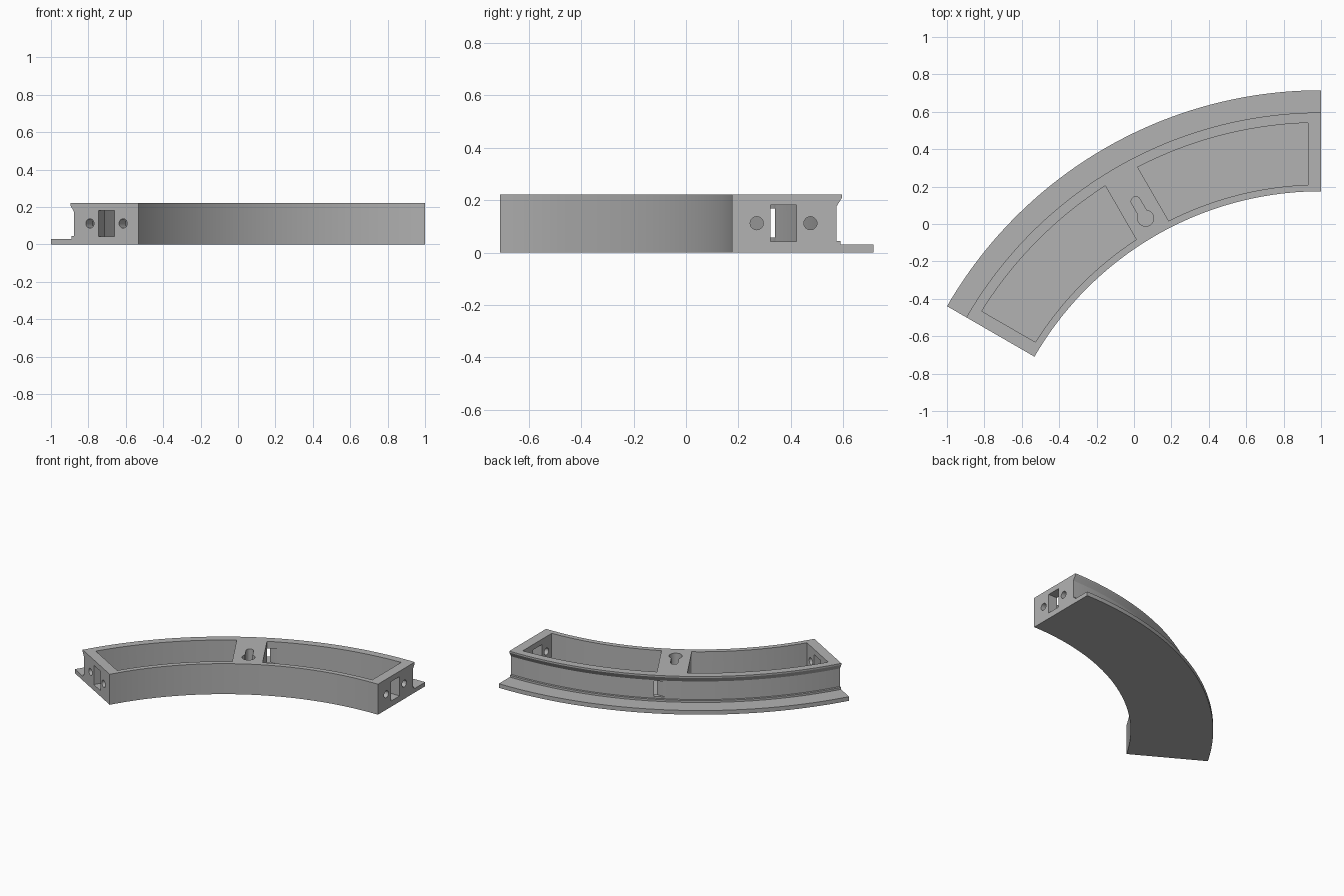
import bpy, bmesh, math
from mathutils import Matrix, Vector

if "Cube" in bpy.data.objects:
    bpy.data.objects.remove(bpy.data.objects["Cube"])

R = math.radians
CENTRE = Vector((1.0, -1.594, 0.0))      # centre of the 60 degree arc
R_IN, R_OUT, H, FLOOR = 1.769, 2.309, 0.221, 0.03
STEPS = 64

grey = bpy.data.materials.new("plain grey")
grey.diffuse_color = (0.45, 0.45, 0.45, 1)
grey.use_nodes = True
grey.node_tree.nodes["Principled BSDF"].inputs["Base Color"].default_value = grey.diffuse_color


def make_object(name, bm):
    bmesh.ops.recalc_face_normals(bm, faces=bm.faces)
    mesh = bpy.data.meshes.new(name)
    bm.to_mesh(mesh)
    bm.free()
    ob = bpy.data.objects.new(name, mesh)
    bpy.context.collection.objects.link(ob)
    return ob


def polar(r, a, z=0.0):
    return CENTRE + Vector((r * math.cos(a), r * math.sin(a), z))


def sweep(name, profile, start, end, steps):
    """Sweep an (r, z) profile round the arc; start and end give the angle at r."""
    bm = bmesh.new()
    rings = []
    for i in range(steps + 1):
        t = i / steps
        rings.append([bm.verts.new(polar(r, start(r) * (1 - t) + end(r) * t, z))
                      for r, z in profile])
    n = len(profile)
    for a, b in zip(rings, rings[1:]):
        for j in range(n):
            k = (j + 1) % n
            bm.faces.new((a[j], a[k], b[k], b[j]))
    bm.faces.new(rings[0])
    bm.faces.new(rings[-1])
    return make_object(name, bm)


def box(name, size, matrix):
    bm = bmesh.new()
    bmesh.ops.create_cube(bm, size=1.0, matrix=matrix @ Matrix.Diagonal((*size, 1)))
    return make_object(name, bm)


def cylinder(name, radius, depth, matrix):
    bm = bmesh.new()
    bmesh.ops.create_cone(bm, cap_ends=True, segments=32, radius1=radius,
                          radius2=radius, depth=depth, matrix=matrix)
    return make_object(name, bm)


def frame(r, angle, along, z):
    """Local x points outward along the radius, local y along the arc."""
    return (Matrix.Translation(polar(r, angle, z)) @ Matrix.Rotation(angle, 4, 'Z')
            @ Matrix.Translation((0, along, 0)))


# Curved body: inner wall, base flange, small step, and flared top lip
body = sweep("curved_tray",
             [(R_IN, 0), (R_OUT, 0), (R_OUT, 0.03), (2.184, 0.03), (2.184, 0.044),
              (2.168, 0.044), (2.168, 0.175), (2.19, 0.21), (2.19, H), (R_IN, H)],
             lambda r: R(90), lambda r: R(150), STEPS)

cutters = []

# Two open pockets, with straight end walls and a straight divider
pocket = [(1.805, FLOOR), (2.136, FLOOR), (2.136, H + 0.1), (1.805, H + 0.1)]
cutters.append(sweep("right_pocket", pocket, lambda r: R(90) + math.asin(0.07 / r),
                     lambda r: R(120) - math.asin(0.1 / r), STEPS // 2))
cutters.append(sweep("left_pocket", pocket, lambda r: R(120) + math.asin(0.1 / r),
                     lambda r: R(150) - math.asin(0.07 / r), STEPS // 2))

# Window and two round holes through each end wall
for angle, side in ((R(90), 1), (R(150), -1)):
    cutters.append(box("end_window", (0.1, 0.16, 0.14), frame(1.966, angle, side * 0.04, 0.112)))
    for r in (1.864, 2.069):
        cutters.append(cylinder("end_hole", 0.025, 0.16,
                                frame(r, angle, side * 0.04, 0.112)
                                @ Matrix.Rotation(R(90), 4, 'X')))

# Keyhole in the top of the divider
depth = 0.3
z = 0.04 + depth / 2
cutters.append(cylinder("keyhole_round", 0.043, depth, frame(1.876, R(120), 0, z)))
cutters.append(box("keyhole_slot", (0.104, 0.05, depth), frame(1.928, R(120), 0, z)))
cutters.append(cylinder("keyhole_tip", 0.0252, depth, frame(1.98, R(120), 0, z)))

# Slanting cable slot through the outer wall beside the divider
cutters.append(box("cable_slot", (0.25, 0.036, 0.112), Matrix.Translation((0.025, 0.322, 0.113))))

for cutter in cutters:
    cutter.hide_render = True
    mod = body.modifiers.new(cutter.name, 'BOOLEAN')
    mod.operation, mod.solver, mod.object = 'DIFFERENCE', 'EXACT', cutter

# Bake the cuts and remove the helpers
bpy.context.view_layer.update()
graph = bpy.context.evaluated_depsgraph_get()
mesh = bpy.data.meshes.new_from_object(body.evaluated_get(graph))
body.modifiers.clear()
body.data = mesh
for cutter in cutters:
    bpy.data.objects.remove(cutter)

mesh.materials.clear()
mesh.materials.append(grey)
bpy.context.view_layer.objects.active = body
body.select_set(True)
bpy.ops.object.shade_smooth_by_angle(angle=R(30))
